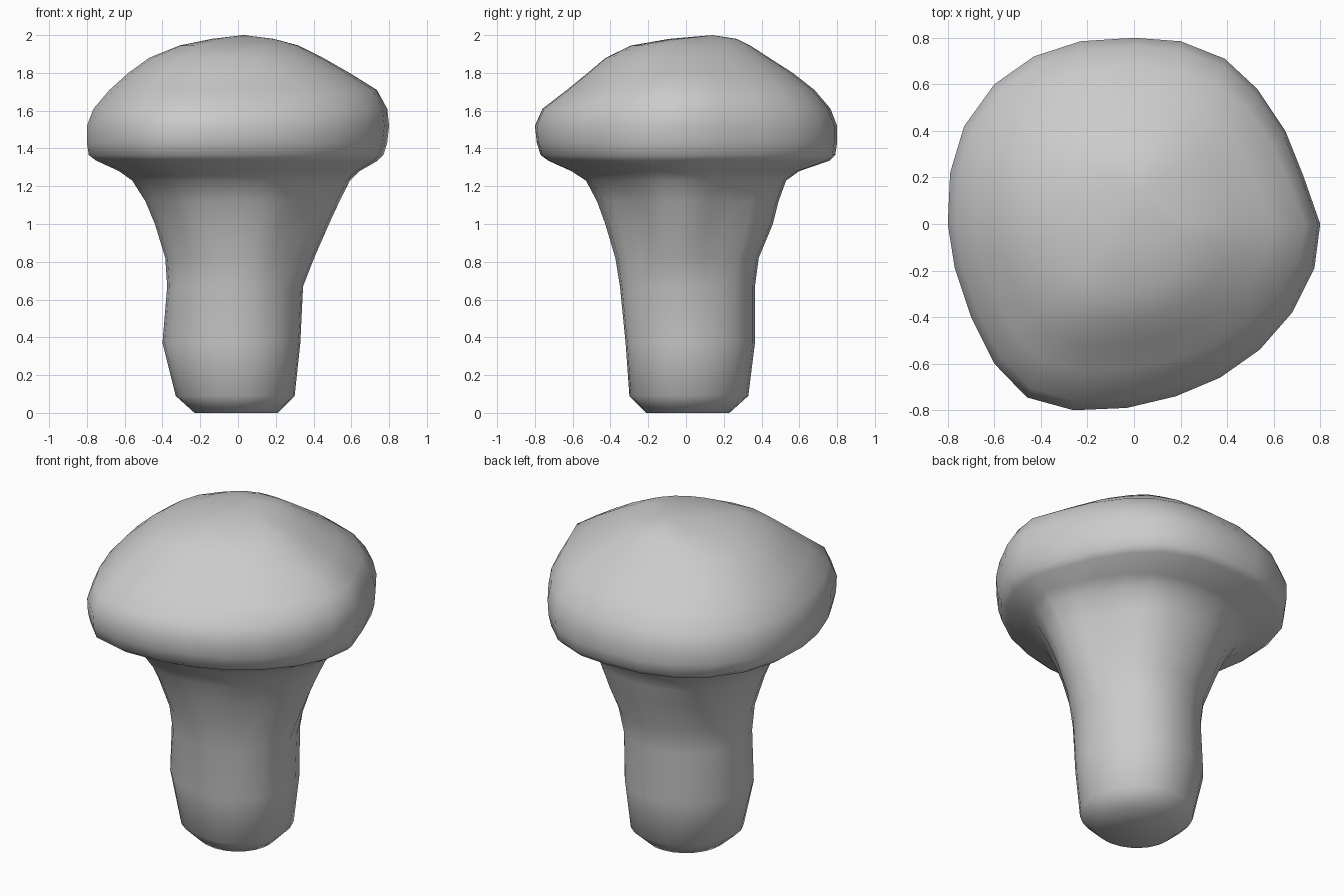
import bpy, bmesh, math

# Cap outline seen from above, counter-clockwise
outline = [(.8, 0), (.73, .2), (.65, .4), (.53, .58), (.39, .71), (.2, .785),
           (0, .8), (-.23, .785), (-.43, .72), (-.6, .6), (-.73, .42), (-.79, .22),
           (-.8, 0), (-.77, -.19), (-.7, -.4), (-.6, -.6), (-.46, -.745), (-.26, -.8),
           (-.03, -.79), (.18, -.74), (.37, -.66), (.54, -.54), (.68, -.38), (.775, -.19)]

# Profile: height, reach to left, right, front, back, and groove depth
profile = [
    (0.00, .23, .21, .21, .23, 0), (0.09, .33, .30, .30, .33, 0),
    (0.37, .40, .33, .32, .365, 0), (0.67, .375, .345, .35, .365, .02),
    (0.82, .385, .405, .375, .385, .09), (1.00, .44, .485, .43, .46, .12),
    (1.12, .49, .54, .475, .49, .10), (1.23, .56, .595, .535, .53, .06),
    (1.28, .63, .645, .61, .60, .02), (1.335, .75, .74, .73, .76, 0),
    (1.365, .79, .77, .77, .79, 0), (1.43, .80, .79, .79, .80, 0),
    (1.52, .80, .80, .80, .80, 0), (1.61, .765, .79, .76, .765, 0),
    (1.71, .68, .735, .63, .68, 0), (1.80, .58, .59, .52, .565, 0),
    (1.88, .47, .45, .425, .44, 0), (1.945, .31, .32, .29, .34, 0),
    (1.98, .14, .19, .09, .27, 0)]


def make_ring(bm, z, left, right, front, back, groove):
    t = min(1, max(0, (z - .7) / .65))      # round foot turns into the cap outline
    verts = []
    for ox, oy in outline:
        a = math.atan2(oy, ox)
        x = (1 - t) * math.cos(a) + t * ox / .8
        y = (1 - t) * math.sin(a) + t * oy / .8
        # soft grooves on both sides of the right-hand stem ridge
        dip = sum(math.exp(-((a - c) / .3) ** 2) for c in (.52, -.75))
        k = 1 - groove * dip
        verts.append(bm.verts.new((x * k * (right if x > 0 else left),
                                   y * k * (back if y > 0 else front), z)))
    return verts


def fan(bm, ring, tip):
    v = bm.verts.new(tip)
    for i in range(len(ring)):
        bm.faces.new((ring[i], ring[(i + 1) % len(ring)], v))


# Stem and cap as one continuous skin
bm = bmesh.new()
rings = [make_ring(bm, *row) for row in profile]
n = len(outline)
for lo, hi in zip(rings, rings[1:]):
    for i in range(n):
        j = (i + 1) % n
        bm.faces.new((lo[i], lo[j], hi[j], hi[i]))
fan(bm, rings[0], (0, 0, 0))
fan(bm, rings[-1], (.03, .14, 2.0))
bmesh.ops.recalc_face_normals(bm, faces=bm.faces)
for f in bm.faces:
    f.smooth = True
mesh = bpy.data.meshes.new("mushroom")
bm.to_mesh(mesh)
bm.free()
mushroom = bpy.data.objects.new("mushroom", mesh)
bpy.context.collection.objects.link(mushroom)
